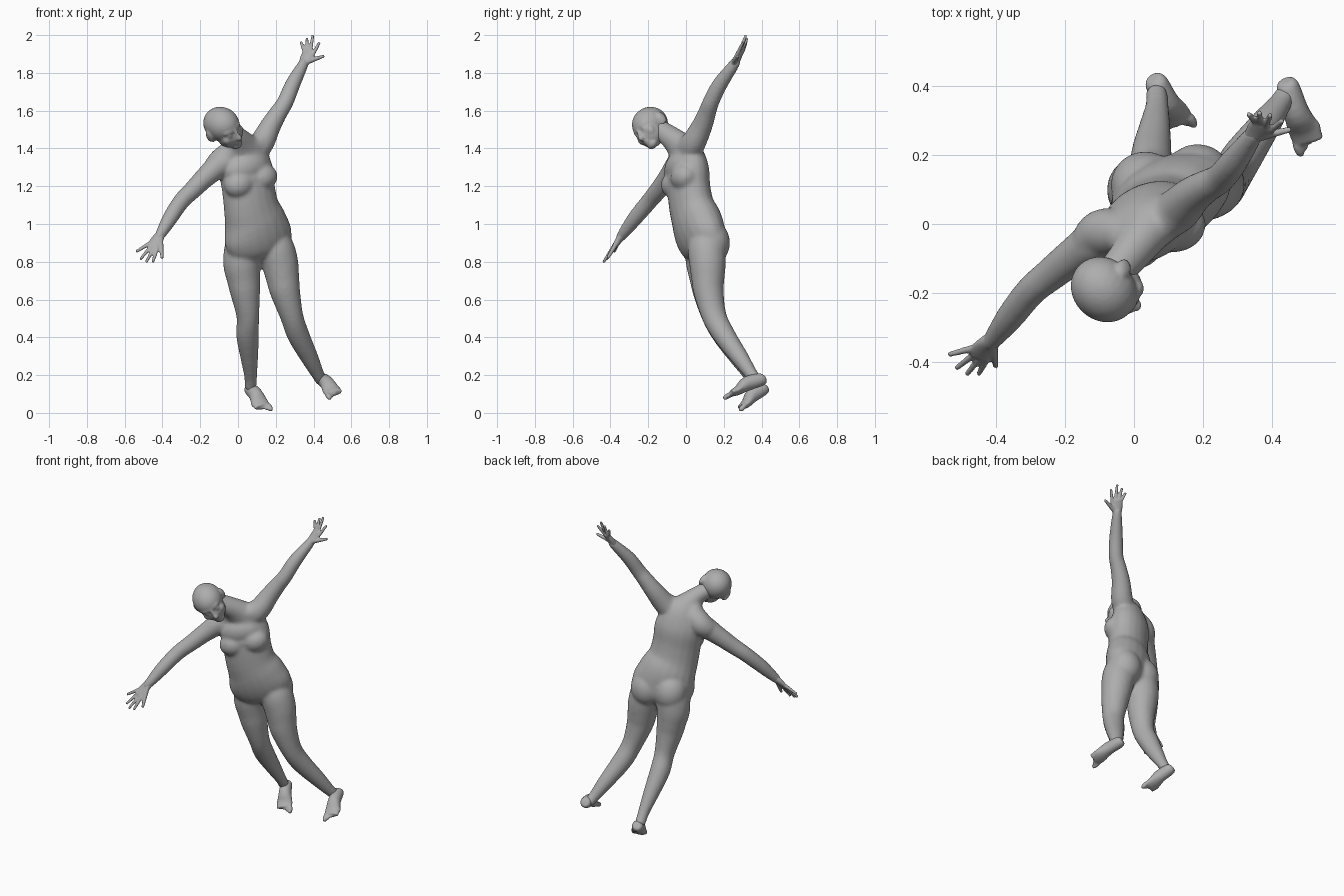
import bpy
import bmesh
import math
from mathutils import Vector, Matrix

cube = bpy.data.objects.get("Cube")
if cube:
    bpy.data.objects.remove(cube)

bm = bmesh.new()
SIDES = 20

# Material
grey = bpy.data.materials.new("plain grey")
grey.use_nodes = True
colour = (.42, .42, .42, 1)
grey.diffuse_color = colour
grey.node_tree.nodes["Principled BSDF"].inputs["Base Color"].default_value = colour


def catmull(a, b, c, d, t):
    return 0.5 * (2 * b + (c - a) * t + (2 * a - 5 * b + 4 * c - d) * t * t
                  + (3 * b - a - 3 * c + d) * t ** 3)


def loft(stations, side, frame=None, steps=4):
    """Closed elliptical tube; each station is x, y, z, half width, half depth."""
    st = [Vector(s if len(s) == 5 else (*s, s[-1])) for s in stations]
    st = [st[0] * 2 - st[1]] + st + [st[-1] * 2 - st[-2]]
    path = []
    for i in range(1, len(st) - 2):
        for k in range(steps):
            path.append(catmull(*st[i - 1:i + 3], k / steps))
    path.append(st[-2])
    rings = []
    for i, p in enumerate(path):
        ahead = path[min(i + 1, len(path) - 1)]
        behind = path[max(i - 1, 0)]
        t = (Vector(ahead[:3]) - Vector(behind[:3])).normalized()
        s = Vector(side)
        s = (s - t * s.dot(t)).normalized()
        f = t.cross(s)
        ring = []
        for k in range(SIDES):
            a = math.tau * k / SIDES
            co = Vector(p[:3]) + s * p[3] * math.cos(a) + f * p[4] * math.sin(a)
            ring.append(bm.verts.new(frame @ co if frame else co))
        rings.append(ring)
    for r0, r1 in zip(rings, rings[1:]):
        for k in range(SIDES):
            n = (k + 1) % SIDES
            bm.faces.new((r0[k], r0[n], r1[n], r1[k]))
    bm.faces.new(rings[0][::-1])
    bm.faces.new(rings[-1])


def blob(center, radii, frame):
    m = Matrix.Translation(center) @ Matrix.Diagonal((*radii, 1))
    bmesh.ops.create_uvsphere(bm, u_segments=24, v_segments=16, radius=1,
                              matrix=frame @ m)


def basis(left, front, origin):
    """Frame with local x to the left, -y to the front and z up."""
    l = Vector(left).normalized()
    f = Vector(front)
    f = (f - l * f.dot(l)).normalized()
    m = Matrix((l, -f, f.cross(l))).transposed().to_4x4()
    return Matrix.Translation(origin) @ m


def finish(name, voxel, iterations):
    """Fuse the pieces made so far into one smooth object."""
    bmesh.ops.recalc_face_normals(bm, faces=bm.faces)
    mesh = bpy.data.meshes.new(name)
    bm.to_mesh(mesh)
    bm.clear()
    obj = bpy.data.objects.new(name, mesh)
    bpy.context.collection.objects.link(obj)
    bpy.ops.object.select_all(action='DESELECT')
    bpy.context.view_layer.objects.active = obj
    obj.select_set(True)
    fuse = obj.modifiers.new("fuse", 'REMESH')
    fuse.mode = 'VOXEL'
    fuse.voxel_size = voxel
    soften = obj.modifiers.new("soften", 'SMOOTH')
    soften.factor = .5
    soften.iterations = iterations
    for mod in ("fuse", "soften"):
        bpy.ops.object.modifier_apply(modifier=mod)
    bpy.ops.object.shade_smooth()
    obj.data.materials.clear()
    obj.data.materials.append(grey)


# Torso and neck
HIP_SIDE, CHEST_SIDE = (0.95, 0.27, 0.08), (0.88, 0.37, 0.28)
loft([(.125, .12, .81, .07, .05), (.115, .105, .86, .165, .098),
      (.107, .08, .93, .19, .118), (.09, .058, 1.01, .173, .124),
      (.07, .03, 1.09, .152, .113), (.055, .015, 1.19, .146, .108),
      (.042, .01, 1.29, .148, .104), (.03, -.005, 1.37, .125, .085),
      (.015, -.04, 1.42, .085, .07), (-.012, -.088, 1.465, .057, .06),
      (-.06, -.145, 1.505, .05, .052)], CHEST_SIDE)

# Shoulder slopes
loft([(-.02, -.08, 1.475, .045), (.03, -.04, 1.43, .055),
      (.08, 0, 1.41, .058), (.13, .04, 1.44, .06)], (.2, -.8, .5))
loft([(-.01, -.06, 1.44, .045), (-.04, -.03, 1.38, .065),
      (-.09, -.025, 1.33, .07), (-.13, -.05, 1.295, .06)], (.2, -.8, .5))

# Breasts and buttocks
chest = basis(CHEST_SIDE, (.42, -.88, -.1), (.07, -.038, 1.225))
hips = basis((.98, .14, 0), (.14, -.95, -.25), (.108, .125, .91))
blob((0, .02, .07), (.125, .07, .085), chest)
blob((0, .006, .012), (.1, .06, .065), chest)
for s in (-1, 1):
    blob((s * .068, .004, .002), (.084, .071, .072), chest)
    blob((s * .077, 0, 0), (.1, .096, .115), hips)

# Arms
loft([(.05, 0, 1.35, .058), (.12, .035, 1.42, .066), (.17, .083, 1.515, .056),
      (.215, .112, 1.59, .048), (.25, .132, 1.645, .044),
      (.29, .18, 1.74, .041), (.345, .255, 1.845, .029),
      (.358, .27, 1.872, .021)], (.75, -.55, -.35))
loft([(.01, -.015, 1.34, .06), (-.09, -.04, 1.315, .067),
      (-.17, -.09, 1.25, .056), (-.24, -.145, 1.18, .049),
      (-.30, -.195, 1.12, .045), (-.36, -.27, 1.03, .041),
      (-.41, -.335, .945, .029), (-.428, -.354, .917, .021)], (.75, -.5, -.45))

# Legs
loft([(.04, .085, .95, .08), (.03, .095, .88, .1), (.021, .1, .79, .1),
      (.029, .108, .71, .089), (.038, .116, .64, .08),
      (.052, .148, .51, .06, .065), (.05, .2, .41, .06), (.06, .278, .29, .047),
      (.067, .345, .19, .034), (.066, .385, .13, .032)], HIP_SIDE)
loft([(.175, .1, .95, .08), (.2, .108, .87, .099), (.223, .114, .79, .097),
      (.237, .116, .71, .088), (.25, .12, .64, .08),
      (.285, .15, .51, .061, .066), (.32, .203, .41, .059),
      (.38, .287, .29, .047), (.425, .35, .2, .034),
      (.445, .383, .165, .032)], HIP_SIDE)
finish("body", .009, 11)


def hand(wrist, knuckle, side, tips, thumb):
    """Palm with four fingers, listed from the thumb's side, and a thumb."""
    w, k, s = Vector(wrist), Vector(knuckle), Vector(side).normalized()
    loft([(*(w + (w - k) * .4), .018, .018), (*w, .026, .023),
          (*w.lerp(k, .5), .035, .017), (*k, .037, .013)], side)
    for i, tip in enumerate(tips):
        base = k + s * (1.5 - i) * .019 + (w - k) * .15
        loft([(*base, .0105), (*base.lerp(Vector(tip), .5), .0095),
              (*tip, .0075)], side)
    base = w.lerp(k, .3) + s * .018
    loft([(*base, .015), (*base.lerp(Vector(thumb), .5), .0115),
          (*thumb, .008)], (.1, .2, 1))


# Hands
hand((.345, .255, 1.845), (.378, .29, 1.915), (.75, -.55, -.35),
     [(.432, .302, 1.962), (.397, .318, 2), (.365, .325, 1.985),
      (.333, .32, 1.965)], (.457, .275, 1.89))
finish("left_hand", .005, 4)
hand((-.41, -.335, .945), (-.455, -.383, .873), (.75, -.5, -.45),
     [(-.452, -.437, .797), (-.487, -.438, .797), (-.517, -.42, .813),
      (-.54, -.38, .853)], (-.402, -.415, .818))
finish("right_hand", .005, 4)


def foot(heel, ball, side, inner):
    """Foot from heel to ball, with five toes; inner is the big toe's side."""
    h, b, s = Vector(heel), Vector(ball), Vector(side).normalized()
    ahead = (b - h).normalized()
    up = ahead.cross(s) * -1
    up = up if up.z > 0 else -up
    loft([(*(h - ahead * .02), .022, .02), (*h, .034, .034),
          (*(h.lerp(b, .45) + up * .012), .038, .039),
          (*h.lerp(b, .8), .047, .026), (*(b + ahead * .01), .047, .016)], side)
    for i in range(5):
        root = b + s * inner * (.036 - .019 * i) - ahead * .009 * i
        tip = root + ahead * (.042 - .003 * i) - up * .004
        r = .0145 if i == 0 else .0105
        loft([(*root, r), (*root.lerp(tip, .6), r), (*tip, r * .65)], side)


# Feet
foot((.065, .41, .127), (.127, .3, .036), (.9, .3, .1), 1)
finish("right_foot", .006, 5)
foot((.447, .4, .177), (.505, .247, .107), (.85, .38, .3), -1)
finish("left_foot", .006, 5)

# Head and face
head = basis((.68, .46, .57), (.68, -.64, -.33), (-.077, -.186, 1.512))
blob((0, .01, .018), (.09, .103, .091), head)
blob((0, -.035, -.035), (.071, .067, .071), head)
blob((0, -.072, -.086), (.034, .028, .025), head)
blob((0, -.064, .02), (.062, .031, .026), head)
loft([(0, -.09, .018, .008, .01), (0, -.104, -.012, .01, .012),
      (0, -.112, -.03, .017, .014), (0, -.098, -.042, .012, .01)],
     (1, 0, 0), head)
blob((0, -.092, -.058), (.024, .014, .007), head)
blob((0, -.09, -.07), (.021, .014, .008), head)
for s in (-1, 1):
    blob((s * .032, -.076, .0), (.019, .017, .013), head)
    blob((s * .041, -.062, -.028), (.03, .028, .032), head)
    blob((s * .09, .02, -.006), (.012, .024, .035), head)
    blob((s * .083, .01, -.028), (.01, .015, .016), head)
finish("head", .006, 7)
